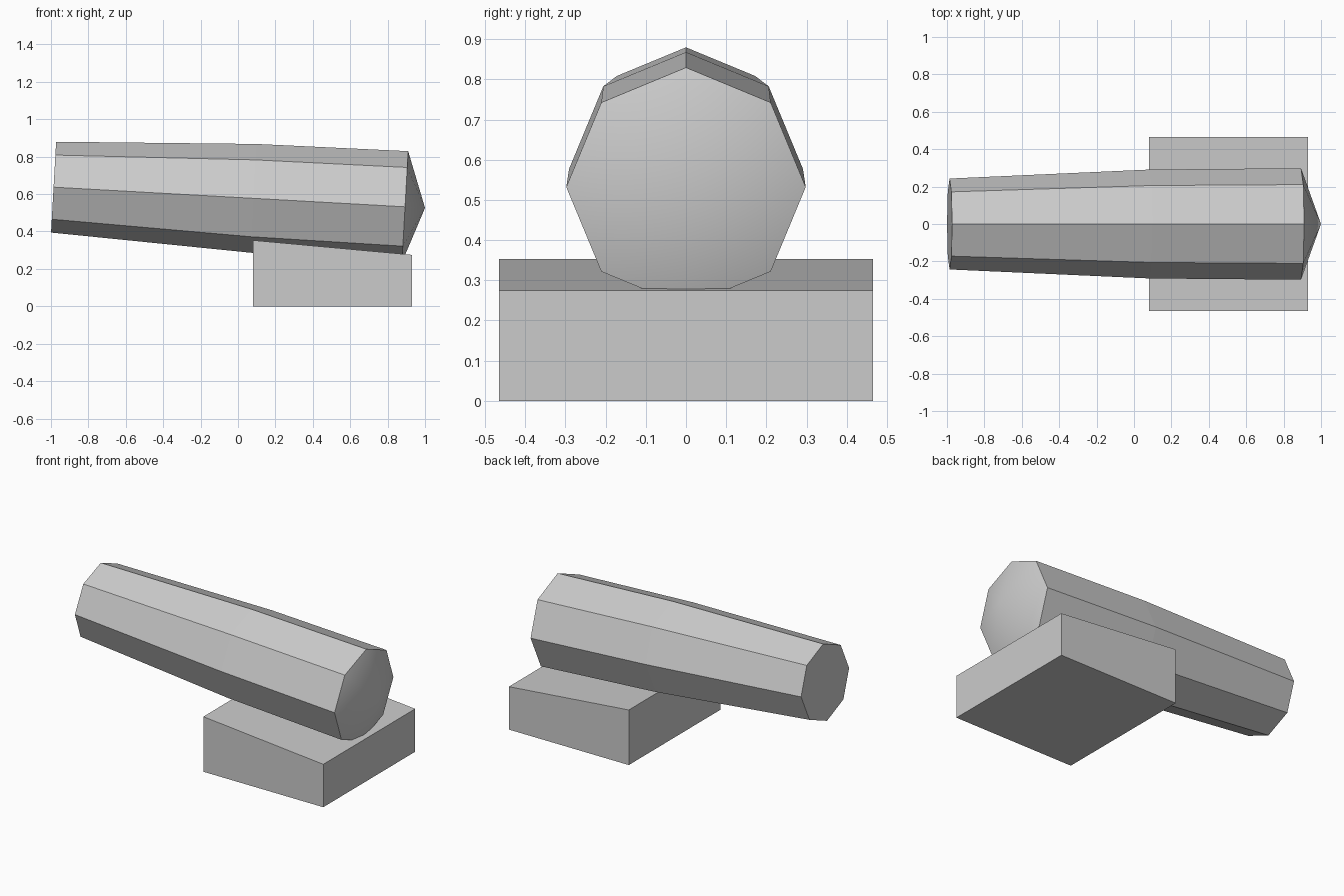
import bpy, bmesh
from math import sin, cos, pi, radians
from mathutils import Vector

if "Cube" in bpy.data.objects:
    bpy.data.objects.remove(bpy.data.objects["Cube"])

TILT = radians(3.2)
AXIS = Vector((cos(TILT), 0, -sin(TILT)))   # barrel axis, dipping to the right
UP = Vector((sin(TILT), 0, cos(TILT)))
SIDE = Vector((0, 1, 0))


def finish(bm, name):
    bmesh.ops.recalc_face_normals(bm, faces=bm.faces)
    mesh = bpy.data.meshes.new(name)
    bm.to_mesh(mesh)
    bm.free()
    obj = bpy.data.objects.new(name, mesh)
    bpy.context.collection.objects.link(obj)
    return obj


# Octagonal barrel: three rings (distance along axis, radius) and a pointed nose
def barrel():
    bm = bmesh.new()
    start = Vector((-0.986, 0, 0.637))
    rings = []
    for d, r in ((0, 0.243), (1.07, 0.291), (1.882, 0.298)):
        rings.append([bm.verts.new(start + AXIS * d
                      + (UP * cos(k * pi / 4) + SIDE * sin(k * pi / 4)) * r)
                      for k in range(8)])
    for a, b in zip(rings, rings[1:]):
        for k in range(8):
            n = (k + 1) % 8
            bm.faces.new((a[k], a[n], b[n], b[k]))
    bm.faces.new(rings[0])
    tip = bm.verts.new(start + AXIS * 1.989)
    for k in range(8):
        f = bm.faces.new((rings[2][k], rings[2][(k + 1) % 8], tip))
        f.smooth = True
    for k in range(8):
        bm.edges.get((rings[2][k], rings[2][(k + 1) % 8])).smooth = False
    finish(bm, "barrel")


# Wedge-shaped base: side profile extruded across y
def base():
    bm = bmesh.new()
    profile = ((0.08, 0), (0.93, 0), (0.93, 0.275), (0.08, 0.353))
    face = bm.faces.new([bm.verts.new((x, -0.465, z)) for x, z in profile])
    out = bmesh.ops.extrude_face_region(bm, geom=[face])
    moved = [v for v in out["geom"] if isinstance(v, bmesh.types.BMVert)]
    bmesh.ops.translate(bm, verts=moved, vec=(0, 0.93, 0))
    finish(bm, "base_block")


barrel()
base()
